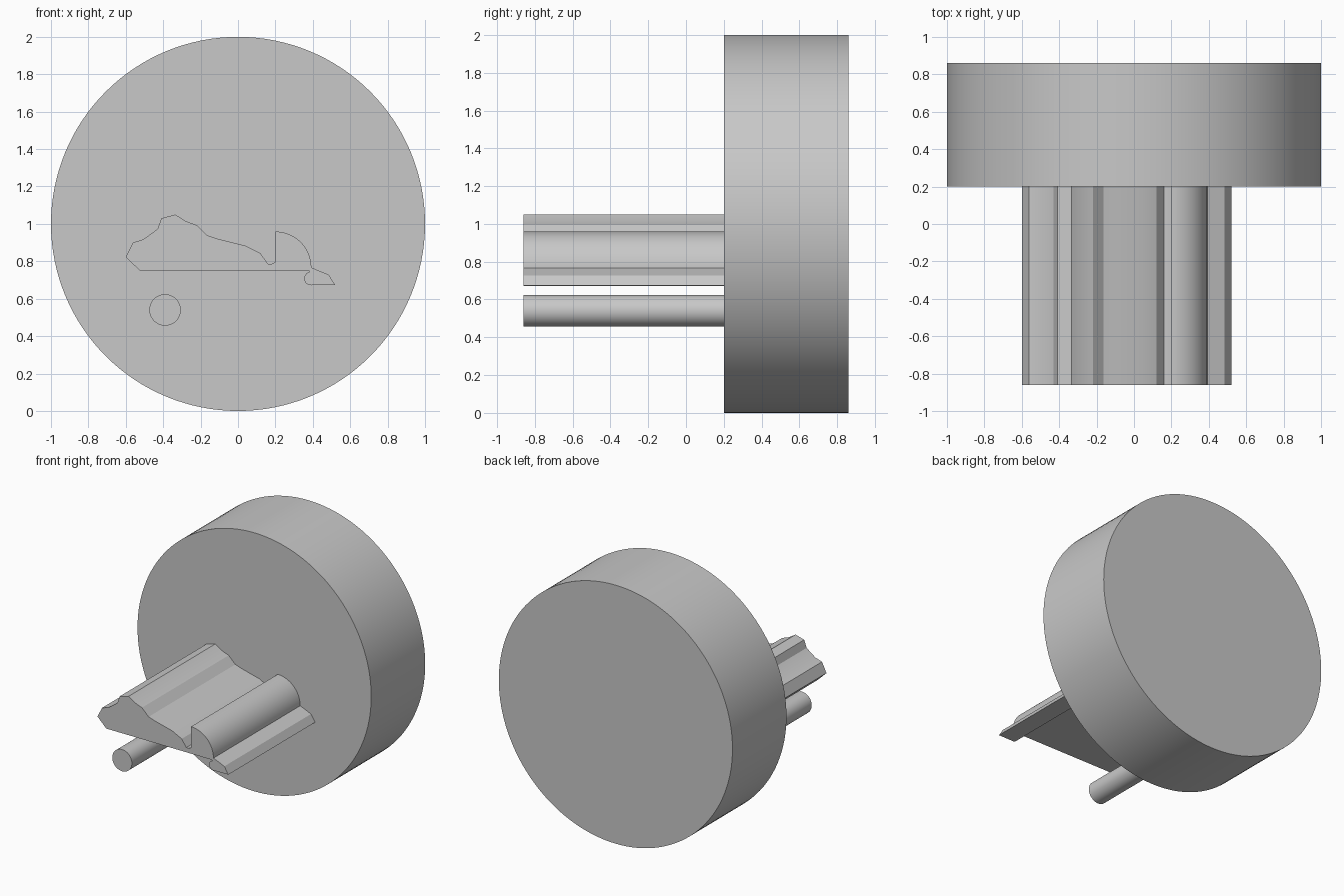
import bpy
import bmesh
from math import sin, cos, pi, radians

cube = bpy.data.objects.get("Cube")
if cube:
    bpy.data.objects.remove(cube, do_unlink=True)

FRONT, DISC_FRONT, BACK = -0.86, 0.2, 0.86

grey = bpy.data.materials.new("plain grey")
grey.use_nodes = True
colour = (0.58, 0.58, 0.58, 1)
grey.diffuse_color = colour
grey.node_tree.nodes["Principled BSDF"].inputs["Base Color"].default_value = colour


def arc(cx, cz, radius, start, end, steps):
    """Points on an arc in the x-z plane, angles in degrees."""
    angles = [radians(start + (end - start) * i / steps) for i in range(steps + 1)]
    return [(cx + radius * cos(a), cz + radius * sin(a)) for a in angles]


def circle(cx, cz, radius, sides):
    return arc(cx, cz, radius, 0, 360, sides)[:-1]


def extrude(name, outline, y0, y1):
    """Solid made by pushing an x-z outline from y0 to y1."""
    bm = bmesh.new()
    face = bm.faces.new([bm.verts.new((x, y0, z)) for x, z in outline])
    moved = bmesh.ops.extrude_face_region(bm, geom=[face], use_keep_orig=True)["geom"]
    verts = [v for v in moved if isinstance(v, bmesh.types.BMVert)]
    bmesh.ops.translate(bm, verts=verts, vec=(0, y1 - y0, 0))
    bmesh.ops.recalc_face_normals(bm, faces=bm.faces)
    mesh = bpy.data.meshes.new(name)
    bm.to_mesh(mesh)
    bm.free()
    mesh.materials.append(grey)
    obj = bpy.data.objects.new(name, mesh)
    bpy.context.collection.objects.link(obj)
    bpy.ops.object.select_all(action="DESELECT")
    obj.select_set(True)
    bpy.context.view_layer.objects.active = obj
    bpy.ops.object.shade_smooth_by_angle(angle=radians(20))
    return obj


# Large disc at the back
extrude("disc", circle(0, 1, 1, 128), DISC_FRONT, BACK)

# Round peg
extrude("round_peg", circle(-0.39, 0.54, 0.084, 48), FRONT, DISC_FRONT)

# Long bar: ridged crest, quarter-round hump, pointed foot with rounded heel
crest = [(-0.525, 0.75), (-0.6, 0.823), (-0.562, 0.9), (-0.505, 0.918),
         (-0.43, 0.973), (-0.41, 1.03), (-0.335, 1.05), (-0.28, 1.015),
         (-0.22, 0.993), (-0.163, 0.938), (-0.1, 0.918), (0.04, 0.883),
         (0.12, 0.843), (0.16, 0.786), (0.18, 0.786), (0.2, 0.796)]
hump = arc(0.2, 0.767, 0.192, 90, 0, 20)
foot = [(0.485, 0.728), (0.52, 0.673)]
heel = arc(0.39, 0.708, 0.036, 270, 100, 14)
extrude("profile_bar", crest + hump + foot + heel + [(0.38, 0.75)], FRONT, DISC_FRONT)
